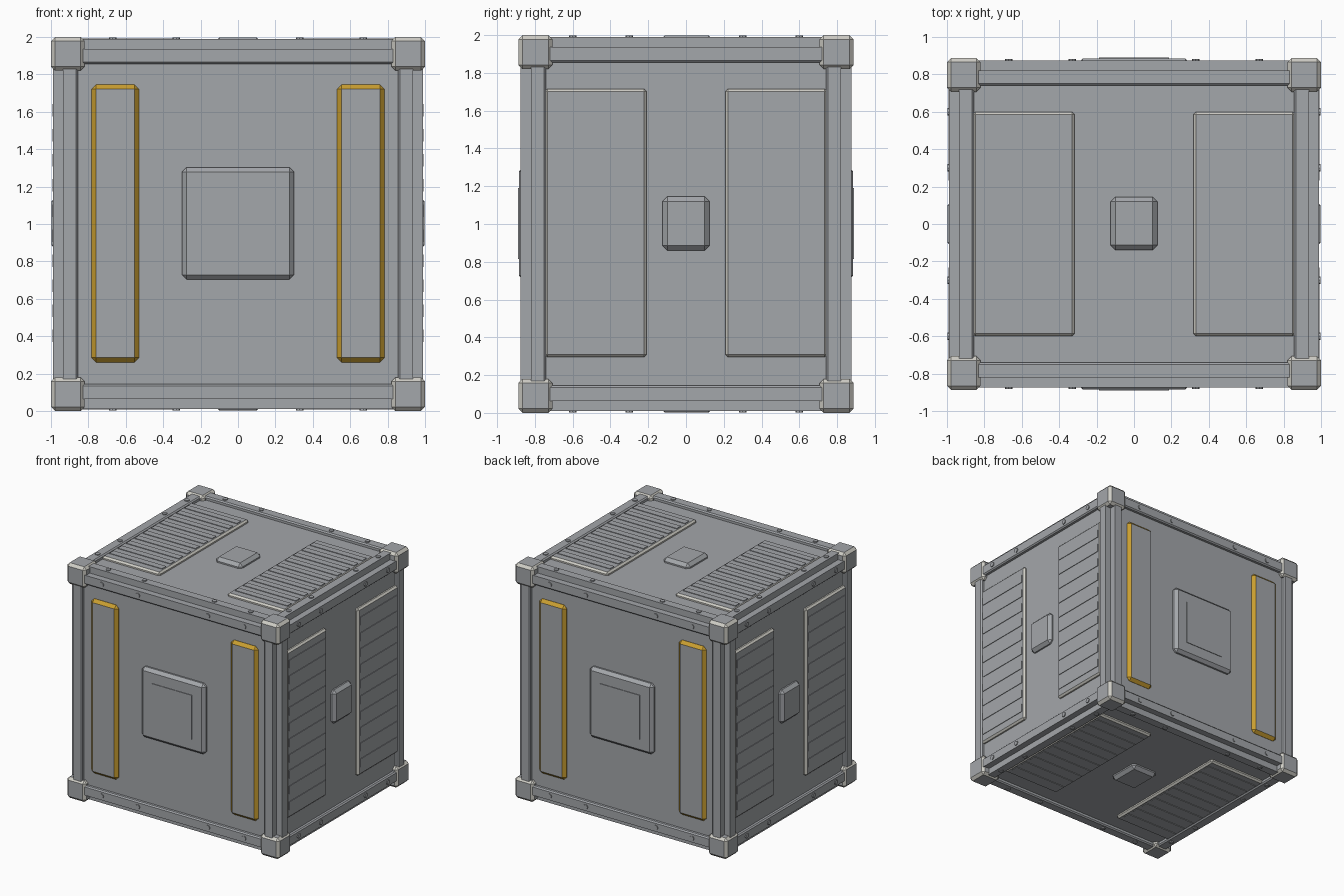
import bpy, bmesh
from mathutils import Vector, Matrix
from itertools import product

if "Cube" in bpy.data.objects:
    bpy.data.objects.remove(bpy.data.objects["Cube"])


def material(name, rgb):
    m = bpy.data.materials.new(name)
    m.diffuse_color = (*rgb, 1)
    m.use_nodes = True
    m.node_tree.nodes["Principled BSDF"].inputs["Base Color"].default_value = m.diffuse_color
    return m


GREY = material("steel_grey", (0.37, 0.385, 0.405))
PALE = material("worn_edge", (0.62, 0.61, 0.56))
YELLOW = material("safety_yellow", (0.58, 0.34, 0.03))
OUTER = Vector((0.99, 0.875, 0.99))      # half size over the frame beams
CORNER = Vector((1.0, 0.887, 1.0))       # half size over the corner blocks
RECESS = 0.03                            # wall depth below the beams


def finish(name, bm, mats):
    bmesh.ops.recalc_face_normals(bm, faces=bm.faces[:])
    me = bpy.data.meshes.new(name)
    bm.to_mesh(me)
    bm.free()
    for m in mats:
        me.materials.append(m)
    ob = bpy.data.objects.new(name, me)
    ob.location.z = 1
    bpy.context.collection.objects.link(ob)
    return ob


def box(name, centre, size, bevel=0.0, mats=(GREY,), out=None):
    """Bevelled box; second material goes on bevels, or on all but faces along out."""
    bm = bmesh.new()
    bmesh.ops.create_cube(bm, size=1)
    bmesh.ops.scale(bm, vec=size, verts=bm.verts[:])
    if bevel:
        bmesh.ops.bevel(bm, geom=bm.edges[:], offset=bevel, segments=1,
                        affect='EDGES', profile=0.5)
    bmesh.ops.translate(bm, vec=centre, verts=bm.verts[:])
    bm.normal_update()
    if len(mats) > 1:
        for f in bm.faces:
            n = [abs(c) for c in f.normal]
            flat = n[out] > 0.99 if out is not None else max(n) > 0.99
            f.material_index = 0 if flat else 1
    return finish(name, bm, mats)


def plate(name, axis, sign, u, v, su, sv, top, thick, **kw):
    """Box on one wall: u, v are in-plane, top is the outermost distance."""
    ua, va = [i for i in range(3) if i != axis]
    c, s = Vector(), Vector()
    c[ua], c[va], c[axis] = u, v, sign * (top - thick / 2)
    s[ua], s[va], s[axis] = su, sv, thick
    return box(name, c, s, out=axis, **kw)


# Walls: three crossed slabs that leave the frame edges open
for axis, name in enumerate(("side_walls", "end_walls", "top_and_floor")):
    half = OUTER - Vector((0.1, 0.1, 0.1))
    half[axis] = OUTER[axis] - RECESS
    box(name, (0, 0, 0), half * 2)

# Frame beams: stepped section, inset from the outer corner
SECTION = [(0, .054), (.054, .054), (.054, 0), (.124, 0), (.134, .01),
           (.134, .134), (.01, .134), (0, .124)]
for axis in range(3):
    a, b = [i for i in range(3) if i != axis]
    for sa, sb in product((-1, 1), repeat=2):
        bm = bmesh.new()
        verts = []
        for p, q in SECTION:
            co = Vector()
            co[a], co[b] = sa * (OUTER[a] - p), sb * (OUTER[b] - q)
            co[axis] = -(CORNER[axis] - 0.1)
            verts.append(bm.verts.new(co))
        face = bm.faces.new(verts)
        ext = bmesh.ops.extrude_face_region(bm, geom=[face])
        shift = Vector()
        shift[axis] = 2 * (CORNER[axis] - 0.1)
        bmesh.ops.translate(bm, vec=shift, verts=[
            g for g in ext["geom"] if isinstance(g, bmesh.types.BMVert)])
        finish("frame_beam", bm, [GREY])

# Corner blocks
for s in product((-1, 1), repeat=3):
    c = Vector([s[i] * (CORNER[i] - 0.09) for i in range(3)])
    box("corner_block", c, (0.18, 0.18, 0.18), 0.022, (GREY, PALE))

# Bolts along the horizontal beams
bm = bmesh.new()
for along, spots in ((0, (-.67, -.33, .33, .67)), (1, (-.6, -.3, .3, .6))):
    face_axes = [i for i in range(3) if i != along]
    for n, other in (face_axes, face_axes[::-1]):
        for t, sn, so in product(spots, (-1, 1), (-1, 1)):
            c, d = Vector(), Vector()
            c[along], c[n], c[other] = t, sn * OUTER[n], so * (OUTER[other] - 0.09)
            d[n] = sn
            rot = Vector((0, 0, 1)).rotation_difference(d).to_matrix().to_4x4()
            bmesh.ops.create_cone(bm, cap_ends=True, segments=8, radius1=0.02,
                                  radius2=0.02, depth=0.014,
                                  matrix=Matrix.Translation(c) @ rot)
finish("beam_bolts", bm, [GREY])

for sign in (-1, 1):
    # Front and back: yellow edged strips and a central hatch
    y = OUTER.y
    for s in (-1, 1):
        plate("warning_strip", 1, sign, s * 0.657, 0.003, 0.255, 1.485, y - 0.003, 0.07,
              bevel=0.025, mats=(GREY, YELLOW))
    plate("hatch", 1, sign, 0, 0.003, 0.6, 0.6, y + 0.01, 0.09, bevel=0.025)
    plate("hatch_cover", 1, sign, 0, 0.003, 0.375, 0.375, y + 0.015, 0.02)

    # Sides, top and bottom: slatted panels and a central latch
    for axis, pu, pv, su, sv in ((0, 0.478, 0.005, 0.54, 1.42), (2, 0.59, 0, 0.545, 1.2)):
        d = OUTER[axis]
        for s in (-1, 1):
            plate("vent_panel", axis, sign, s * pu, pv, su, sv, d - 0.004, 0.07,
                  bevel=0.014, mats=(GREY, PALE))
            pitch = (sv - 0.08) / 10
            for i in range(10):
                plate("vent_slat", axis, sign, s * pu, pv + (i - 4.5) * pitch,
                      su - 0.05, pitch * 0.5, d + 0.001, 0.009)
        plate("latch", axis, sign, 0, 0.003, 0.25, 0.285, d + 0.008, 0.09, bevel=0.026)
